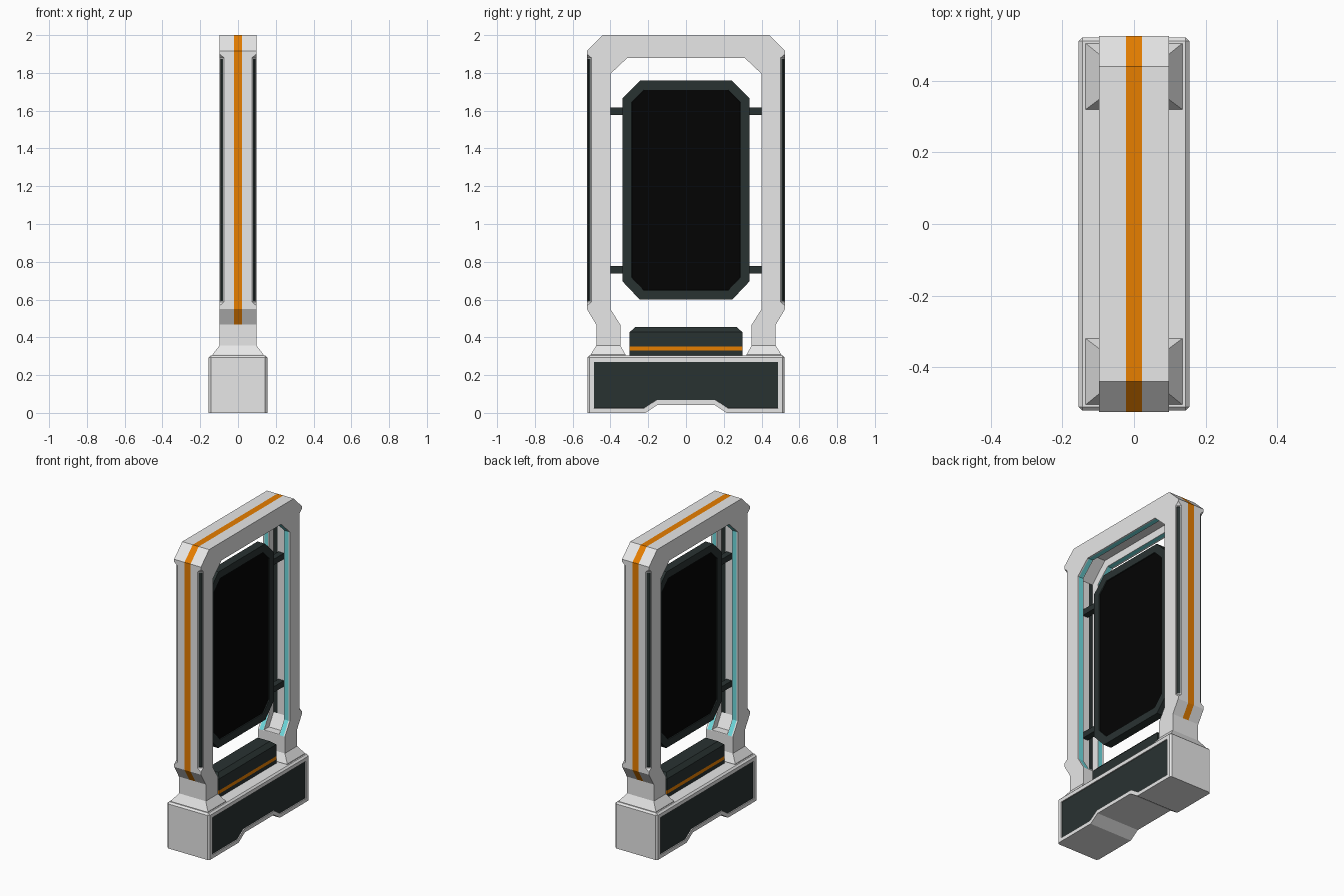
import bpy, bmesh
from mathutils import Vector

if "Cube" in bpy.data.objects:
    bpy.data.objects.remove(bpy.data.objects["Cube"])


def material(name, rgb):
    m = bpy.data.materials.new(name)
    m.use_nodes = True
    m.diffuse_color = (*rgb, 1)
    m.node_tree.nodes["Principled BSDF"].inputs["Base Color"].default_value = (*rgb, 1)
    return m


GREY, ORANGE, DARK, BLACK, CYAN = range(5)
mats = [material("light_grey", (0.8, 0.8, 0.8)),
        material("orange", (0.8, 0.21, 0.0)),
        material("dark_slate", (0.022, 0.032, 0.031)),
        material("screen_black", (0.001, 0.001, 0.001)),
        material("cyan", (0.16, 0.72, 0.75))]


def finish(name, bm):
    bmesh.ops.recalc_face_normals(bm, faces=bm.faces[:])
    mesh = bpy.data.meshes.new(name)
    bm.to_mesh(mesh)
    bm.free()
    for m in mats:
        mesh.materials.append(m)
    ob = bpy.data.objects.new(name, mesh)
    bpy.context.collection.objects.link(ob)
    return ob


def loft(bm, rings, mat=GREY):
    """Closed solid through rings that have equal point counts."""
    loops = [[bm.verts.new(p) for p in ring] for ring in rings]
    faces = [bm.faces.new(loops[0]), bm.faces.new(loops[-1])]
    for a, b in zip(loops, loops[1:]):
        for i in range(len(a)):
            j = (i + 1) % len(a)
            faces.append(bm.faces.new((a[i], a[j], b[j], b[i])))
    for f in faces:
        f.material_index = mat
    bmesh.ops.recalc_face_normals(bm, faces=bm.faces[:])
    return faces


def prism(bm, profile, hx, mat=GREY):
    return loft(bm, [[(x, y, z) for y, z in profile] for x in (-hx, hx)], mat)


def rect(hx, y0, y1, z):
    return [(-hx, y0, z), (hx, y0, z), (hx, y1, z), (-hx, y1, z)]


def mirrored(half):
    return half + [(-y, z) for y, z in reversed(half)]


def split_lengthwise(bm, offsets):
    for x in offsets:
        for s in (-1, 1):
            bmesh.ops.bisect_plane(bm, geom=bm.verts[:] + bm.edges[:] + bm.faces[:],
                                   plane_co=(s * x, 0, 0), plane_no=(1, 0, 0))


# Arch frame, with stripes chosen by direction and distance from the middle
outer = mirrored([(0.475, 0.35), (0.475, 0.467), (0.525, 0.55), (0.525, 1.917), (0.44, 2.0)])
inner = mirrored([(0.348, 0.35), (0.348, 0.467), (0.4, 0.55), (0.4, 1.795), (0.31, 1.88)])
bm = bmesh.new()
prism(bm, outer + inner[::-1], 0.098)
split_lengthwise(bm, (0.022, 0.06, 0.088))
for f in bm.faces:
    c = f.calc_center_median()
    if abs(f.normal.x) > 0.5 or c.z < 0.467:
        continue
    if f.normal.dot(c - Vector((0, 0, 1.2))) > 0:
        if abs(c.x) < 0.022:
            f.material_index = ORANGE
    elif 0.06 < abs(c.x) < 0.088:
        f.material_index = CYAN
frame = finish("arch_frame", bm)

# Cutter: channel around the inside of the arch, dark along the sides of its upright floor
bm = bmesh.new()
channel = mirrored([(0.402, 0.47), (0.45, 0.55), (0.45, 1.815), (0.335, 1.93)])
prism(bm, channel + mirrored([(0.3, 0.47), (0.3, 1.7)])[::-1], 0.056)
split_lengthwise(bm, (0.028,))
for f in bm.faces:
    c = f.calc_center_median()
    if abs(f.normal.y) > 0.95 and abs(c.y) > 0.44 and abs(c.x) > 0.028:
        f.material_index = DARK

# Cutter: chamfers on the four upright corners, with flared ends
for sx in (-1, 1):
    for sy in (-1, 1):
        plan = [(0.064, 0.535, 0), (0.108, 0.491, 0), (0.13, 0.557, 0.073)]
        loft(bm, [[(sx * x, sy * y, 0.587 - d) for x, y, d in plan],
                  [(sx * x, sy * y, 1.88 + d) for x, y, d in plan]])
cutter = finish("frame_cutter", bm)
cutter.hide_render = True
mod = frame.modifiers.new("channel_and_chamfers", "BOOLEAN")
mod.operation = "DIFFERENCE"
mod.solver = "EXACT"
mod.object = cutter
bpy.context.view_layer.update()
graph = bpy.context.evaluated_depsgraph_get()
cut_mesh = bpy.data.meshes.new_from_object(frame.evaluated_get(graph))
frame.modifiers.clear()
frame.data = cut_mesh
bpy.data.objects.remove(cutter)

# Dark strips sunk into the corner chamfers
bm = bmesh.new()
bm.from_mesh(cut_mesh)
bm.normal_update()
chamfers = [f for f in bm.faces if abs(f.normal.x) > 0.6 and abs(f.normal.y) > 0.6]
bmesh.ops.inset_individual(bm, faces=chamfers, thickness=0.006, use_even_offset=True)
for f in chamfers:
    f.material_index = DARK
bmesh.ops.inset_individual(bm, faces=chamfers, thickness=0.0005, depth=-0.005)
bm.to_mesh(cut_mesh)
bm.free()

# Flared feet
for name, s in (("back_foot", 1), ("front_foot", -1)):
    bm = bmesh.new()
    loft(bm, [rect(0.135, s * 0.32, s * 0.505, 0.295),
              rect(0.135, s * 0.32, s * 0.505, 0.308),
              rect(0.098, s * 0.348, s * 0.475, 0.357)])
    finish(name, bm)

# Base with arched underside, bevelled rim and recessed side panels
bm = bmesh.new()
prism(bm, mirrored([(0.15, 0.043), (0.215, 0), (0.522, 0), (0.522, 0.304)]), 0.155)
rim = [e for e in bm.edges
       if all(v.co.z > 0.3 for v in e.verts)
       or (all(abs(v.co.y) > 0.51 for v in e.verts)
           and abs(e.verts[0].co.z - e.verts[1].co.z) > 0.1)]
bmesh.ops.bevel(bm, geom=rim, offset=0.011, segments=1, affect="EDGES")
bm.normal_update()
sides = [f for f in bm.faces if abs(f.normal.x) > 0.95]
bmesh.ops.inset_individual(bm, faces=sides, thickness=0.024, use_even_offset=True)
bmesh.ops.inset_individual(bm, faces=sides, thickness=0.001, depth=-0.006)
for f in sides:
    f.material_index = DARK
finish("base", bm)

# Low block between the feet, with an orange band
bm = bmesh.new()
loft(bm, [rect(hx, -hy, hy, z) for hx, hy, z in
          ((0.07, 0.298, 0.295), (0.07, 0.298, 0.329), (0.07, 0.298, 0.351),
           (0.07, 0.298, 0.428), (0.045, 0.268, 0.454))], DARK)
for f in bm.faces:
    if 0.329 < f.calc_center_median().z < 0.351:
        f.material_index = ORANGE
finish("lower_block", bm)

# Hanging display with a recessed screen on both faces
bm = bmesh.new()
faces = prism(bm, mirrored([(0.245, 0.6), (0.337, 0.697), (0.337, 1.665), (0.243, 1.759)]),
              0.028, DARK)
screens = faces[:2]
bmesh.ops.inset_individual(bm, faces=screens, thickness=0.049, use_even_offset=True)
bmesh.ops.inset_individual(bm, faces=screens, thickness=0.001, depth=-0.006)
for f in screens:
    f.material_index = BLACK
finish("display_panel", bm)

# Brackets holding the display
bm = bmesh.new()
for s in (-1, 1):
    for z in (0.758, 1.597):
        loft(bm, [rect(0.02, s * 0.33, s * 0.455, z + d) for d in (-0.019, 0.019)], DARK)
finish("display_brackets", bm)
